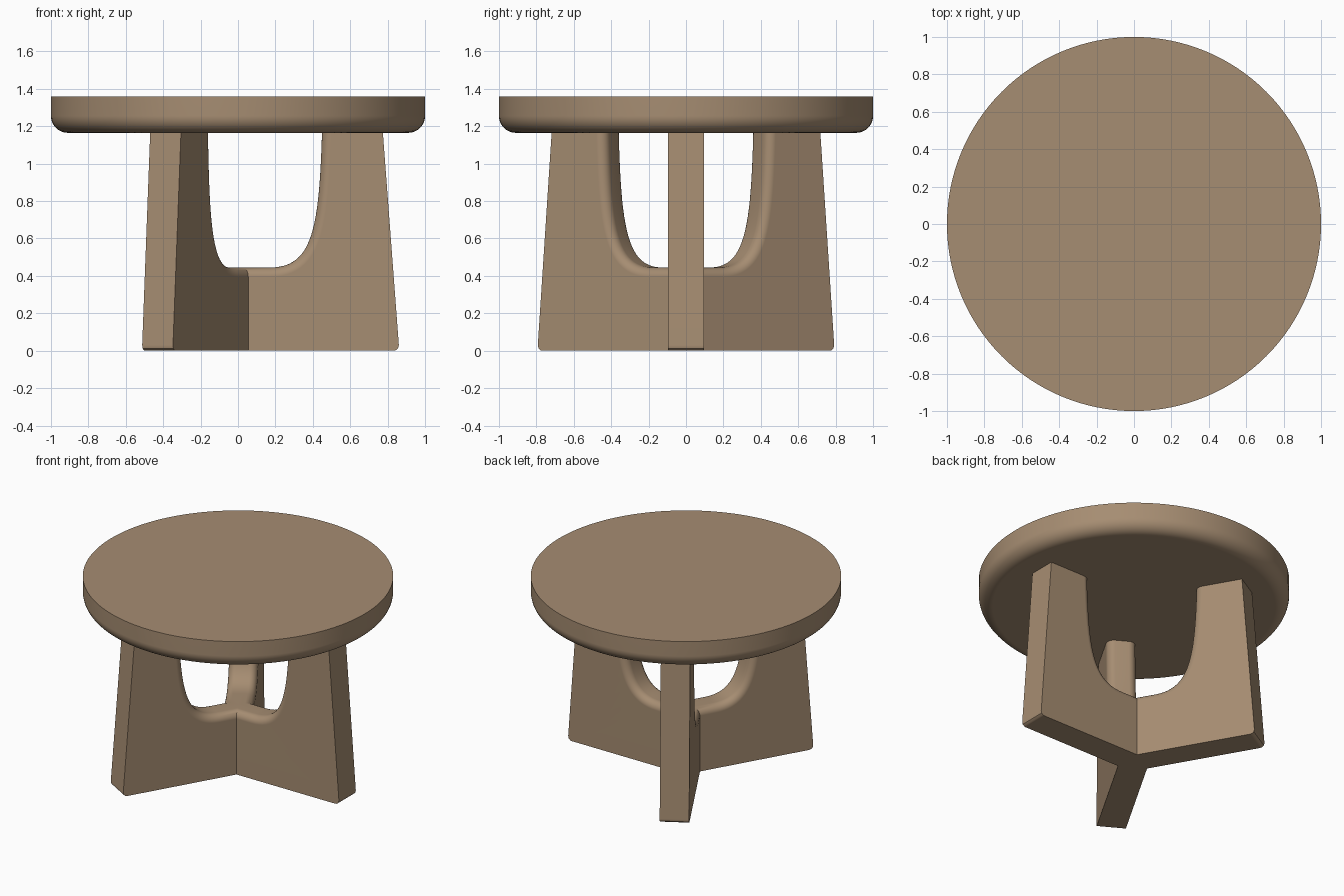
import bpy, bmesh, math
from mathutils import Vector, Matrix

if "Cube" in bpy.data.objects:
    bpy.data.objects.remove(bpy.data.objects["Cube"])

wood = bpy.data.materials.new("warm tan wood")
wood.diffuse_color = (0.381, 0.266, 0.168, 1)
wood.use_nodes = True
wood.node_tree.nodes["Principled BSDF"].inputs["Base Color"].default_value = wood.diffuse_color


def finish(bm, name):
    """Turn a bmesh into a smooth object that keeps its hard edges."""
    bmesh.ops.remove_doubles(bm, verts=bm.verts, dist=1e-4)
    bmesh.ops.recalc_face_normals(bm, faces=bm.faces)
    mesh = bpy.data.meshes.new(name)
    bm.to_mesh(mesh)
    bm.free()
    mesh.materials.append(wood)
    mesh.shade_smooth()
    mesh.set_sharp_from_angle(angle=math.radians(32))
    obj = bpy.data.objects.new(name, mesh)
    bpy.context.collection.objects.link(obj)
    mod = obj.modifiers.new("Weighted normals", 'WEIGHTED_NORMAL')
    mod.keep_sharp = True
    return obj


# Round top: lathed profile with a soft lower edge
R, LOW, HIGH, FIL = 1.0, 1.165, 1.36, 0.09
SIDES = 128
profile = [(R - FIL + FIL * math.sin(a), LOW + FIL - FIL * math.cos(a))
           for a in (math.pi / 2 * i / 10 for i in range(11))] + [(R, HIGH)]
bm = bmesh.new()
rings = [[bm.verts.new((r * math.cos(2 * math.pi * k / SIDES),
                        r * math.sin(2 * math.pi * k / SIDES), z))
          for k in range(SIDES)] for r, z in profile]
for a, b in zip(rings, rings[1:]):
    for k in range(SIDES):
        n = (k + 1) % SIDES
        bm.faces.new((a[k], a[n], b[n], b[k]))
bm.faces.new(rings[0])
bm.faces.new(rings[-1])
finish(bm, "table_top")

# Base: three slab legs mitred together at the centre
H, F = 0.095, 0.05                       # half thickness, inner edge rounding
MITRE = 1 / math.tan(math.radians(60))
outer = [(0.83, 0), (0.845, 0.003), (0.856, 0.013), (0.86, 0.03), (0.772, 1.2)]

# Inner cut-out: level bridge, then a curve sweeping up the leg
p0, p1, p2, p3 = map(Vector, ((0.17, 0.445), (0.40, 0.445), (0.435, 0.65), (0.45, 1.2)))
cut = [(Vector((0, 0.445)), Vector((0, -1)))]
for i in range(25):
    t = i / 24
    s = 1 - t
    p = p0 * s**3 + p1 * 3 * s * s * t + p2 * 3 * s * t * t + p3 * t**3
    d = ((p1 - p0) * s * s + (p2 - p1) * 2 * s * t + (p3 - p2) * t * t).normalized()
    cut.append((p, Vector((d.y, -d.x))))

# Rounded cross-section of the cut-out surface: (sideways, depth)
half = [(H - F + F * math.sin(a), F * (1 - math.cos(a)))
        for a in (math.pi / 2 * i / 6 for i in range(7))]
section = [(-t, d) for t, d in reversed(half)] + [(0, 0)] + half


def add_leg(bm, angle):
    rot = Matrix.Rotation(angle, 3, 'Z')

    def vert(r, t, z):
        return bm.verts.new(rot @ Vector((r, t, z)))

    grid = []
    for i, (p, n) in enumerate(cut):
        row = []
        for t, d in section:
            q = p + n * d
            row.append(vert(abs(t) * MITRE if i == 0 else q.x, t, q.y))
        grid.append(row)
    for a, b in zip(grid, grid[1:]):
        for k in range(len(section) - 1):
            bm.faces.new((a[k], a[k + 1], b[k + 1], b[k]))
    # outer edge strip
    left = [vert(r, -H, z) for r, z in outer]
    right = [vert(r, H, z) for r, z in outer]
    for k in range(len(outer) - 1):
        bm.faces.new((left[k], right[k], right[k + 1], left[k + 1]))
    # flat sides, underside and hidden upper end
    foot_l, foot_r = vert(H * MITRE, -H, 0), vert(H * MITRE, H, 0)
    bm.faces.new([foot_l] + left + [row[0] for row in reversed(grid)])
    bm.faces.new([foot_r] + right + [row[-1] for row in reversed(grid)])
    bm.faces.new((left[0], right[0], foot_r, vert(0, 0, 0), foot_l))
    bm.faces.new([left[-1], right[-1]] + grid[-1][::-1])


bm = bmesh.new()
for k in range(3):
    add_leg(bm, k * 2 * math.pi / 3)
finish(bm, "three_leg_base")
